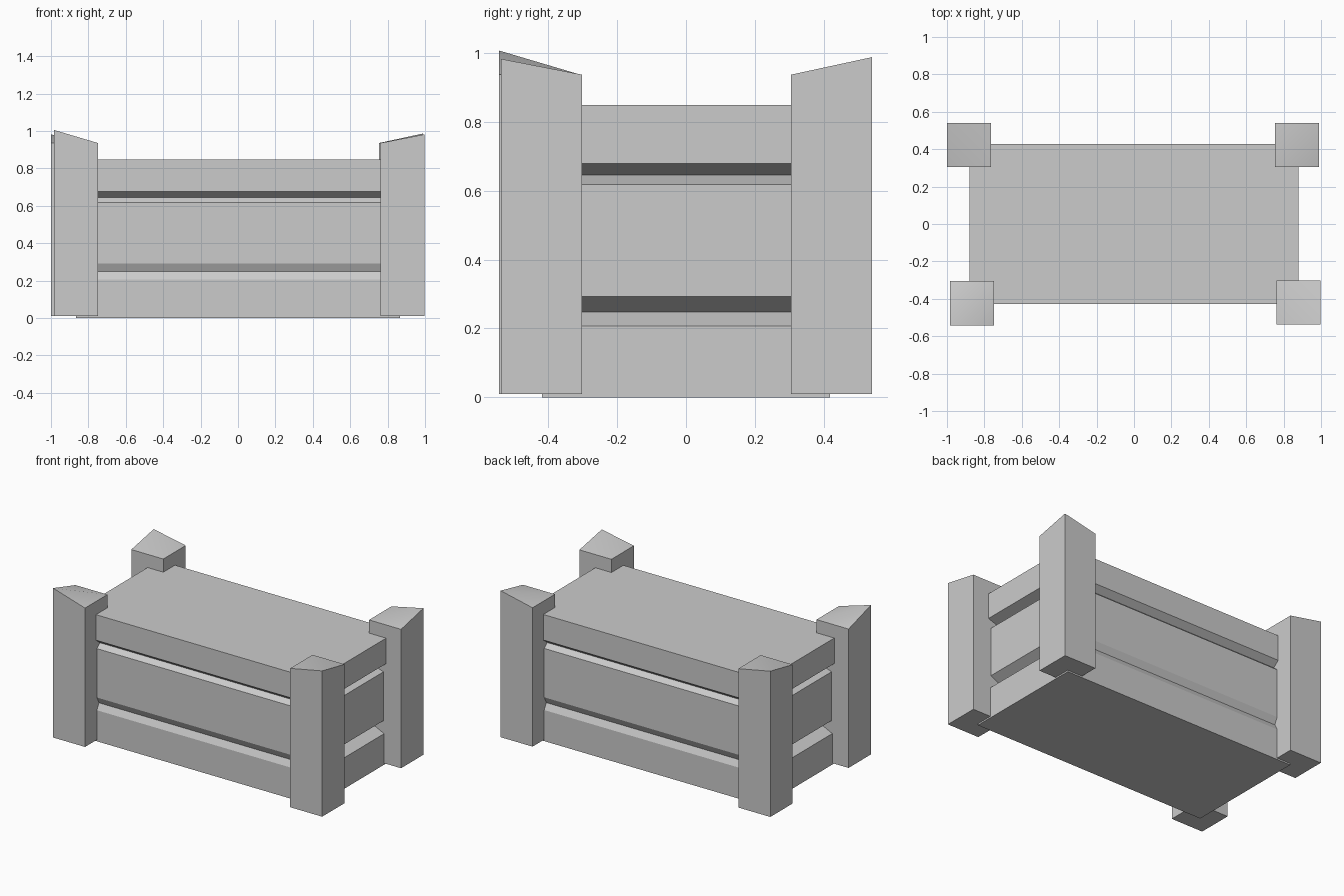
import bpy
import bmesh
import math

cube = bpy.data.objects.get("Cube")
if cube:
    bpy.data.objects.remove(cube, do_unlink=True)

grey = bpy.data.materials.new("plain grey")
grey.use_nodes = True
colour = (0.6, 0.6, 0.6, 1)
grey.diffuse_color = colour
grey.node_tree.nodes["Principled BSDF"].inputs["Base Color"].default_value = colour


def finish(bm, name):
    bmesh.ops.recalc_face_normals(bm, faces=bm.faces)
    mesh = bpy.data.meshes.new(name)
    bm.to_mesh(mesh)
    bm.free()
    mesh.materials.append(grey)
    obj = bpy.data.objects.new(name, mesh)
    bpy.context.collection.objects.link(obj)
    return obj


def rectangle(bm, half_x, half_y, z):
    return [bm.verts.new((sx * half_x, sy * half_y, z))
            for sx, sy in ((-1, -1), (1, -1), (1, 1), (-1, 1))]


# Crate body: stacked rectangles, with V grooves between the planks
sections = [
    (0.865, 0.417, 0.0), (0.865, 0.417, 0.207),
    (0.78, 0.395, 0.248),
    (0.86, 0.417, 0.292), (0.86, 0.417, 0.618),
    (0.78, 0.385, 0.645),
    (0.88, 0.427, 0.678), (0.88, 0.427, 0.848),
]
bm = bmesh.new()
rings = [rectangle(bm, *s) for s in sections]
for low, high in zip(rings, rings[1:]):
    for i in range(4):
        j = (i + 1) % 4
        bm.faces.new((low[i], low[j], high[j], high[i]))
bm.faces.new(rings[0])
bm.faces.new(rings[-1])
finish(bm, "crate_body")


# Corner posts: square bars whose outer top corner is pulled up
def post(name, x, y, peak):
    bm = bmesh.new()
    bmesh.ops.create_cube(bm, size=1)
    width, base, top = 0.236, 0.01, 0.936
    sx, sy = math.copysign(1, x), math.copysign(1, y)
    peak_vert = inner_vert = None
    for v in bm.verts:
        outer = v.co.x * sx > 0 and v.co.y * sy > 0
        inner = v.co.x * sx < 0 and v.co.y * sy < 0
        upper = v.co.z > 0
        v.co = (x + v.co.x * width, y + v.co.y * width, top if upper else base)
        if upper and outer:
            v.co.z = peak
            peak_vert = v
        elif upper and inner:
            inner_vert = v
    bmesh.ops.connect_verts(bm, verts=[peak_vert, inner_vert])
    obj = finish(bm, name)
    bpy.ops.object.select_all(action="DESELECT")
    obj.select_set(True)
    bpy.context.view_layer.objects.active = obj
    bpy.ops.object.shade_smooth_by_angle(angle=math.radians(30))


post("front_right_post", -0.867, -0.424, 1.006)
post("front_left_post", 0.879, -0.419, 0.982)
post("back_right_post", -0.882, 0.422, 0.982)
post("back_left_post", 0.872, 0.422, 0.987)
